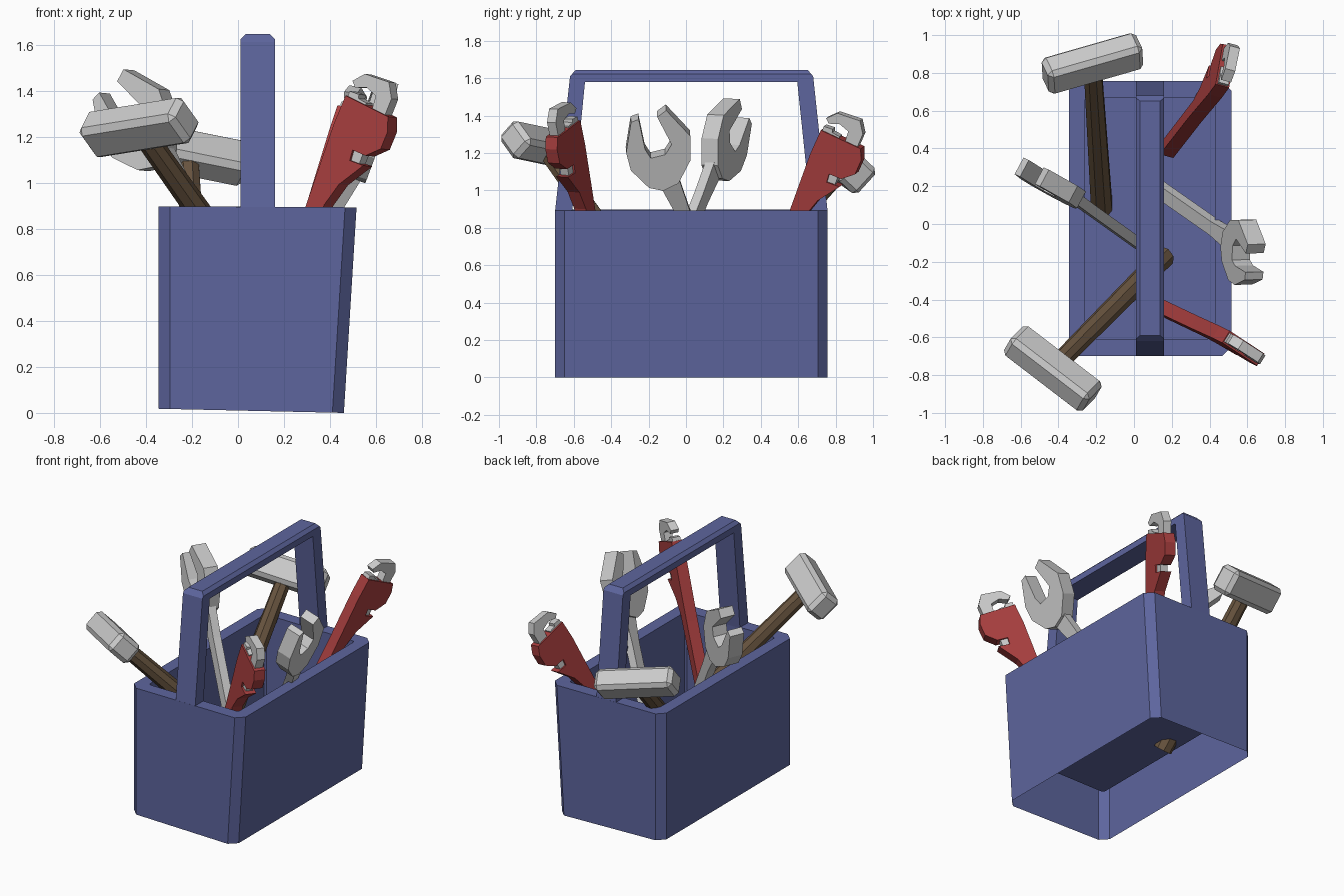
import bpy, bmesh
from mathutils import Vector, Matrix

if "Cube" in bpy.data.objects:
    bpy.data.objects.remove(bpy.data.objects["Cube"])


def material(name, rgb):
    m = bpy.data.materials.new(name)
    m.diffuse_color = (*rgb, 1)
    m.use_nodes = True
    m.node_tree.nodes["Principled BSDF"].inputs["Base Color"].default_value = m.diffuse_color
    return m


BLUE = material("blue_paint", (0.11, 0.13, 0.34))
RED = material("red_paint", (0.40, 0.05, 0.05))
WOOD = material("wood", (0.14, 0.09, 0.05))


def finish(name, bm, mat=None, recalc=True):
    if recalc:
        bmesh.ops.recalc_face_normals(bm, faces=bm.faces)
    me = bpy.data.meshes.new(name)
    bm.to_mesh(me)
    bm.free()
    ob = bpy.data.objects.new(name, me)
    bpy.context.collection.objects.link(ob)
    if mat:
        me.materials.append(mat)
    return ob


def frame(origin, along, across):
    """Local axes: x = across, y = thickness, z = along."""
    z = Vector(along).normalized()
    x = Vector(across)
    x = (x - z * x.dot(z)).normalized()
    y = z.cross(x)
    m = Matrix((x, y, z)).transposed().to_4x4()
    m.translation = Vector(origin)
    return m


def plate(name, pts, thick, mtx, mat=None):
    """Flat outline in local x/z, given a thickness about y."""
    bm = bmesh.new()
    rings = [[bm.verts.new(mtx @ Vector((u, s * thick / 2, v))) for u, v in pts] for s in (-1, 1)]
    bm.faces.new(rings[0])
    bm.faces.new(rings[1][::-1])
    n = len(pts)
    for i in range(n):
        j = (i + 1) % n
        bm.faces.new((rings[0][i], rings[1][i], rings[1][j], rings[0][j]))
    return finish(name, bm, mat)


# Tool box: open-bottomed shell with rim, inner walls and raised floor
def ring(bm, x0, x1, y0, y1, c, z0, z1):
    pts = [(x0 + c, y0), (x1 - c, y0), (x1, y0 + c), (x1, y1 - c),
           (x1 - c, y1), (x0 + c, y1), (x0, y1 - c), (x0, y0 + c)]
    return [bm.verts.new((x, y, z0 + (z1 - z0) * (x - x0) / (x1 - x0))) for x, y in pts]


bm = bmesh.new()
rings = [ring(bm, -.345, .46, -.70, .757, .05, .018, 0),
         ring(bm, -.345, .515, -.70, .757, .05, .897, .893),
         ring(bm, -.26, .43, -.61, .67, .012, .897, .893),
         ring(bm, -.26, .43, -.61, .67, .012, .31, .31)]
for a, b in zip(rings, rings[1:]):
    for i in range(8):
        j = (i + 1) % 8
        bm.faces.new((a[i], a[j], b[j], b[i]))
bm.faces.new(rings[-1])
finish("tool_box", bm, BLUE, recalc=False)

# Carrying handle: arch profile with chamfered top
arch = [(-.70, .89), (-.62, 1.61), (-.59, 1.645), (.65, 1.645), (.68, 1.61), (.757, .89),
        (.667, .89), (.595, 1.58), (-.54, 1.58), (-.608, .89)]
handle = plate("box_handle", arch, .15, frame((.085, 0, 0), (0, 0, 1), (0, 1, 0)), BLUE)
bm = bmesh.new()
bm.from_mesh(handle.data)
top = [e for e in bm.edges if all(v.co.z > 1.64 for v in e.verts)
       and abs(e.verts[0].co.x - e.verts[1].co.x) < .01]
bmesh.ops.bevel(bm, geom=top, offset=.022, segments=1, affect='EDGES')
bm.to_mesh(handle.data)
bm.free()


# Hammers: bevelled block head on an eight-sided handle
def hammer(name, head, tip, axis):
    head, tip = Vector(head), Vector(tip)
    m = frame(head, head - tip, axis)
    bm = bmesh.new()
    bmesh.ops.create_cube(bm, size=1, matrix=m @ Matrix.Diagonal((.53, .15, .18, 1)))
    bmesh.ops.bevel(bm, geom=bm.edges[:], offset=.026, segments=1, affect='EDGES')
    finish(name + "_head", bm)
    length = (head - tip).length
    bm = bmesh.new()
    bmesh.ops.create_cone(bm, cap_ends=True, segments=8, radius1=.06, radius2=.05, depth=length,
                          matrix=m @ Matrix.Translation((0, 0, -length / 2)))
    finish(name + "_handle", bm, WOOD)


hammer("front_hammer", (-.43, -.765, 1.24), (.16, -.17, .41), (.40, -.29, .05))
hammer("back_hammer", (-.22, .85, 1.13), (-.17, .08, .28), (.49, .13, -.11))

# Open-ended spanners: forked head plate bent slightly against a thinner shank
FORK = [(-.06, -.21), (-.126, -.167), (-.182, -.04), (-.17, .063), (-.085, .214), (-.041, .215),
        (-.069, .044), (-.058, -.014), (.021, -.023), (.073, .018), (.056, .191), (.114, .209),
        (.183, .027), (.135, -.102), (.03, -.2)]
SHANK = [(-.05, -.8), (.027, -.8), (.027, -.18), (.04, .03), (-.07, .03), (-.05, -.18)]
for name, origin, along, across, shank_along in (
        ("right_spanner", (.575, -.14, 1.22), (.35, -.4, 1), (.1, .91, .37), (.6, -.42, 1)),
        ("left_spanner", (-.427, .206, 1.26), (-.6, .36, .75), (.63, -.3, .65), (-.56, .4, 1))):
    m = frame(origin, along, across)
    plate(name + "_head", FORK, .1, m)
    plate(name + "_shank", SHANK, .055, frame(m @ Vector((0, 0, -.2)), shank_along, across))

# Pipe wrenches: red body, grey hook jaw, lower jaw and adjusting nut
BODY = [(-.04, -.55), (.04, -.55), (.045, .02), (.078, .131), (.16, .254), (.086, .247),
        (.081, .294), (.152, .297), (.212, .354), (.214, .436), (.188, .496), (-.05, .496),
        (-.055, .36), (-.04, -.02)]
HOOK = [(-.05, .566), (-.004, .618), (.125, .633), (.167, .572), (.165, .45), (.097, .45),
        (.088, .552), (.03, .568), (-.026, .545)]
JAW = [(-.045, .48), (.055, .48), (.055, .505), (.01, .508), (.005, .525), (-.045, .52)]
NUT = [(.07, .24), (.13, .25), (.13, .30), (.07, .30)]
for name, origin, along, across in (
        ("front_pipe_wrench", (.352, -.54, .9), (.38, -.18, 1), (.76, -.50, -.38)),
        ("back_pipe_wrench", (.335, .595, .868), (.32, .41, 1), (.15, .85, -.40))):
    m = frame(origin, along, across)
    plate(name + "_body", BODY, .075, m, RED)
    plate(name + "_hook_jaw", HOOK, .055, m)
    plate(name + "_lower_jaw", JAW, .055, m)
    plate(name + "_nut", NUT, .05, m)
